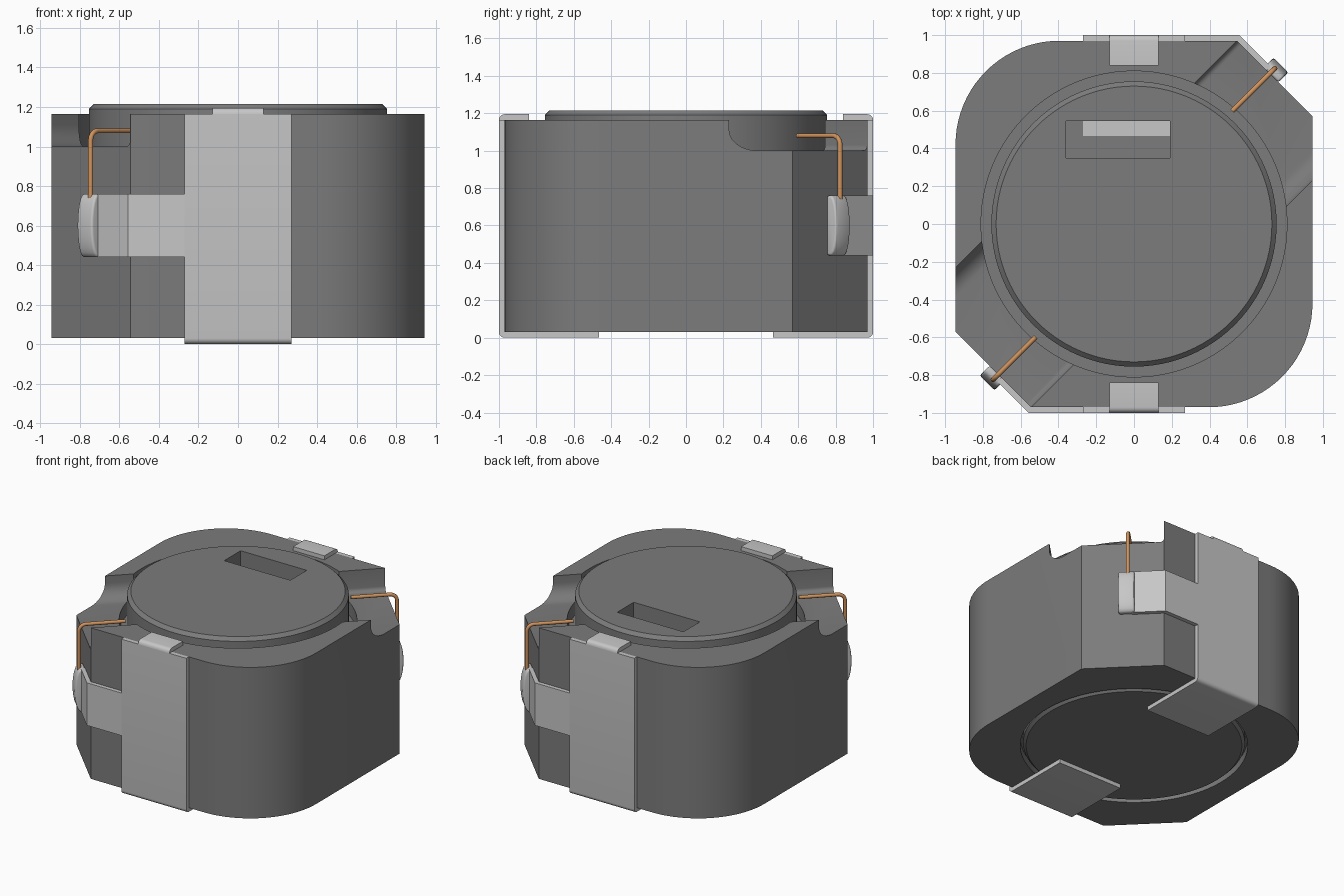
import bpy, bmesh, math
from mathutils import Vector, Matrix

if "Cube" in bpy.data.objects:
    bpy.data.objects.remove(bpy.data.objects["Cube"], do_unlink=True)


def material(name, rgb, rough=0.6):
    m = bpy.data.materials.new(name)
    m.use_nodes = True
    m.diffuse_color = (*rgb, 1)
    bsdf = m.node_tree.nodes["Principled BSDF"]
    bsdf.inputs["Base Color"].default_value = (*rgb, 1)
    bsdf.inputs["Roughness"].default_value = rough
    return m


FERRITE = material("ferrite grey", (0.20, 0.20, 0.20))
TIN = material("tin silver", (0.57, 0.57, 0.57))
COPPER = material("copper wire", (0.62, 0.29, 0.11))

R2 = math.sqrt(2)


def diag(n, t, z=0.0):
    """Point in the corner frame: n outward along the diagonal, t along the chamfer."""
    return Vector(((n + t) / R2, (n - t) / R2, z))


def arc(cx, cy, r, a0, a1, n):
    return [(cx + r * math.cos(math.radians(a0 + (a1 - a0) * i / n)),
             cy + r * math.sin(math.radians(a0 + (a1 - a0) * i / n))) for i in range(n + 1)]


def finish(bm, name, mat, turn=0.0):
    bmesh.ops.recalc_face_normals(bm, faces=bm.faces)
    bm.transform(Matrix.Rotation(turn, 4, 'Z'))
    me = bpy.data.meshes.new(name)
    bm.to_mesh(me)
    bm.free()
    ob = bpy.data.objects.new(name, me)
    bpy.context.collection.objects.link(ob)
    me.materials.append(mat)
    return ob


def prism(name, profile, place, lo, hi, mat, turn=0.0):
    """Extrude a 2D profile between lo and hi; place maps (a, b, depth) to 3D."""
    bm = bmesh.new()
    ends = [[bm.verts.new(place(a, b, d)) for a, b in profile] for d in (lo, hi)]
    bm.faces.new(ends[0])
    bm.faces.new(ends[1][::-1])
    k = len(profile)
    for i in range(k):
        j = (i + 1) % k
        bm.faces.new((ends[0][i], ends[0][j], ends[1][j], ends[1][i]))
    return finish(bm, name, mat, turn)


def lathe(name, profile, mat, seg=96):
    """Closed solid of revolution from (radius, z) rings."""
    bm = bmesh.new()
    rings = [[bm.verts.new((r * math.cos(2 * math.pi * i / seg),
                            r * math.sin(2 * math.pi * i / seg), z)) for i in range(seg)]
             for r, z in profile]
    bm.faces.new(rings[0])
    bm.faces.new(rings[-1])
    for a, b in zip(rings, rings[1:]):
        for i in range(seg):
            j = (i + 1) % seg
            bm.faces.new((a[i], a[j], b[j], b[i]))
    return finish(bm, name, mat)


def activate(ob):
    bpy.ops.object.select_all(action='DESELECT')
    ob.select_set(True)
    bpy.context.view_layer.objects.active = ob


def cut(ob, cutter):
    mod = ob.modifiers.new("cut", 'BOOLEAN')
    mod.operation = 'DIFFERENCE'
    mod.solver = 'EXACT'
    mod.object = cutter
    activate(ob)
    bpy.ops.object.modifier_apply(modifier=mod.name)
    bpy.data.objects.remove(cutter, do_unlink=True)


def smooth(ob, angle=25):
    activate(ob)
    bpy.ops.object.shade_smooth_by_angle(angle=math.radians(angle))


def plan(a, b, d):
    return Vector((a, b, d))


def side(a, b, d):
    return Vector((d, a, b))


# Outer sleeve: two rounded corners, two chamfered corners
X, Y, R = 0.945, 0.97, 0.55
outline = [(X, 0.57), (0.545, Y)] + arc(-X + R, Y - R, R, 90, 180, 20)
outline += [(-x, -y) for x, y in outline]
sleeve = prism("sleeve", outline, plan, 0.03, 1.165, FERRITE)

# Stepped bore leaving a thin gap around the core at top and bottom
cut(sleeve, lathe("bore_cutter",
                  [(0.775, -0.1), (0.775, 0.09), (0.75, 0.09), (0.75, 0.90),
                   (0.81, 0.90), (0.81, 1.4)], FERRITE))

# Wire channels in the chamfered corners, with one large floor fillet
channel = ([(-0.30, 1.4), (-0.30, 1.03)] + arc(-0.27, 1.03, 0.03, 180, 270, 4)[1:]
           + arc(0.395, 1.11, 0.11, -90, 0, 10) + [(0.505, 1.4)])
for turn in (0, math.pi):
    cut(sleeve, prism("channel_cutter", channel,
                      lambda t, z, n: diag(n, t, z), 0.5, 1.5, FERRITE, turn))
smooth(sleeve)

# Core with chamfered rims and a deep rectangular slot
core = lathe("core", [(0.735, 0.03), (0.755, 0.05), (0.755, 1.19), (0.73, 1.215)], FERRITE)
slot = [(-0.36, 0.35), (0.19, 0.35), (0.19, 0.545), (-0.36, 0.545)]
cut(core, prism("slot_cutter", slot, plan, 0.06, 1.4, FERRITE))
smooth(core)

# Terminal metal exposed at the bottom of the slot
prism("slot_plate", [(-0.27, 0.465), (0.19, 0.465), (0.19, 0.545), (-0.27, 0.545)],
      plan, 0.058, 0.066, TIN)

# Terminal clips, lugs and wire leads, repeated with a half turn
foot_profile = ([(0.465, 0.03), (0.465, 0.0)] + arc(0.97, 0.03, 0.03, -90, 0, 5)
                + [(1.0, 1.165), (0.97, 1.165), (0.97, 0.03)])
tab_profile = [(0.97, 1.165)] + arc(0.97, 1.165, 0.03, 0, 90, 5) + [(0.84, 1.195), (0.84, 1.165)]
arm_plan = [(0.27, 0.97), (0.27, 1.0), (0.557, 1.0),
            tuple(diag(1.101, -0.08)[:2]), tuple(diag(1.071, -0.08)[:2]), (0.545, 0.97)]
lug_profile = ([(1.071, 0.44)]
               + [(1.10 + 0.045 * math.cos(math.radians(a)), 0.60 + 0.16 * math.sin(math.radians(a)))
                  for a in range(-90, 91, 15)] + [(1.071, 0.76)])

for end, turn in (("back", 0.0), ("front", math.pi)):
    smooth(prism(end + "_terminal", foot_profile, side, -0.27, 0.27, TIN, turn))
    smooth(prism(end + "_top_tab", tab_profile, side, -0.13, 0.13, TIN, turn))
    prism(end + "_terminal_arm", arm_plan, plan, 0.44, 0.76, TIN, turn)

    lug = prism(end + "_solder_lug", lug_profile,
                lambda n, z, t: diag(n, t, z), -0.10, 0.01, TIN, turn)
    bev = lug.modifiers.new("soft edges", 'BEVEL')
    bev.width, bev.segments = 0.012, 3
    bev.limit_method, bev.angle_limit = 'ANGLE', math.radians(40)
    activate(lug)
    bpy.ops.object.modifier_apply(modifier=bev.name)
    smooth(lug, 35)

    # Wire lead: out from the core, then bent down to the lug
    path = [(0.79, 1.08)] + arc(1.06, 1.03, 0.05, 90, 0, 8) + [(1.11, 0.71)]
    cu = bpy.data.curves.new(end + "_wire_lead", 'CURVE')
    cu.dimensions = '3D'
    cu.bevel_depth = 0.013
    cu.bevel_resolution = 3
    cu.use_fill_caps = True
    sp = cu.splines.new('POLY')
    sp.points.add(len(path) - 1)
    for p, (n, z) in zip(sp.points, path):
        p.co = (*(Matrix.Rotation(turn, 3, 'Z') @ diag(n, -0.055, z)), 1)
    sp.use_smooth = True
    cu.materials.append(COPPER)
    bpy.context.collection.objects.link(bpy.data.objects.new(end + "_wire_lead", cu))
